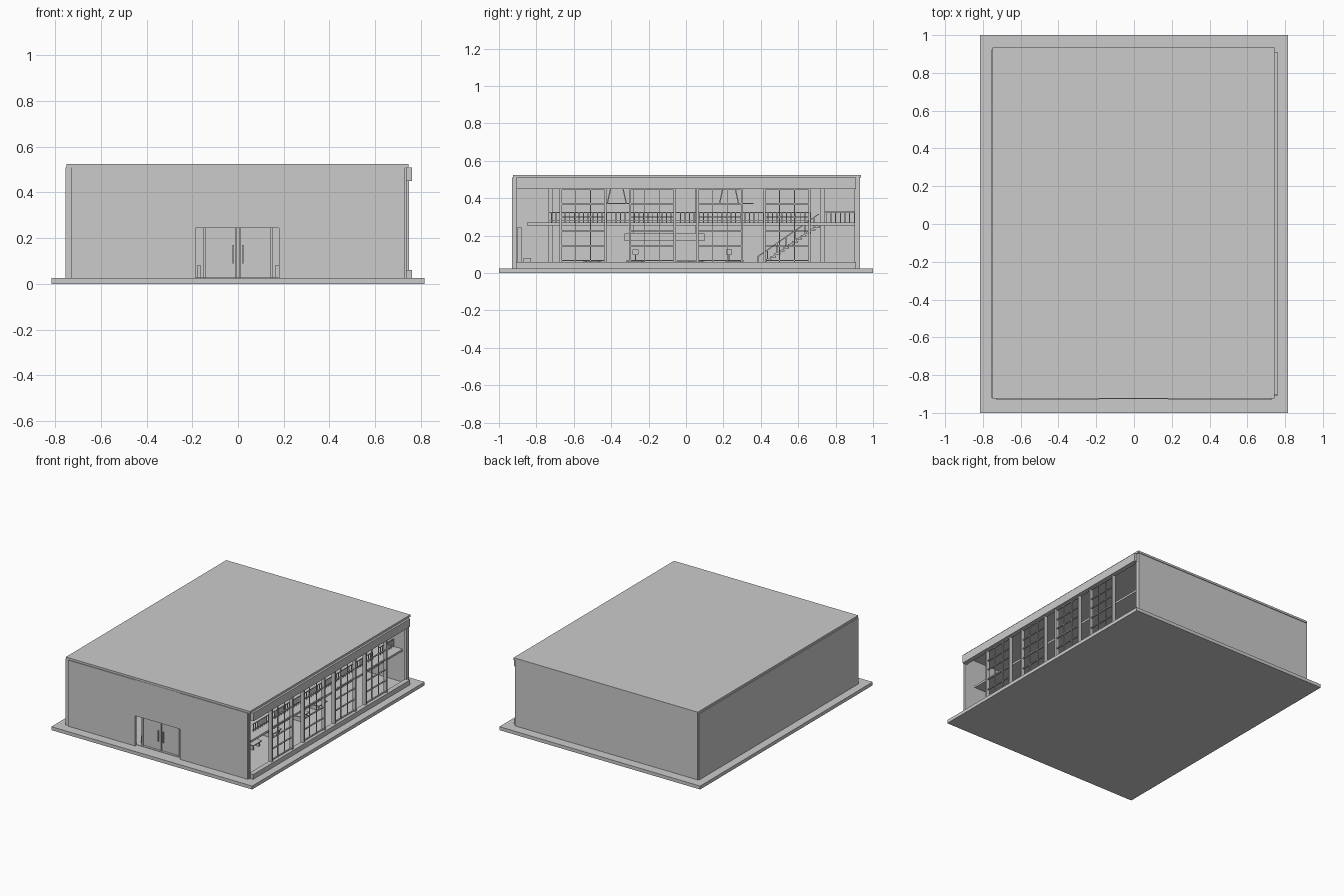
import bpy, bmesh, math
from mathutils import Matrix, Vector

if "Cube" in bpy.data.objects:
    bpy.data.objects.remove(bpy.data.objects["Cube"])


def boxes(name, items):
    """One object from boxes given as (x0, x1, y0, y1, z0, z1)."""
    bm = bmesh.new()
    for x0, x1, y0, y1, z0, z1 in items:
        m = Matrix.Translation(((x0 + x1) / 2, (y0 + y1) / 2, (z0 + z1) / 2))
        bmesh.ops.create_cube(bm, size=1, matrix=m @ Matrix.Diagonal((x1 - x0, y1 - y0, z1 - z0, 1)))
    me = bpy.data.meshes.new(name)
    bm.to_mesh(me)
    bm.free()
    ob = bpy.data.objects.new(name, me)
    bpy.context.collection.objects.link(ob)
    return ob


def bars(name, segments, t=0.005):
    """One object from square bars running between pairs of points."""
    bm = bmesh.new()
    for a, b in segments:
        a, b = Vector(a), Vector(b)
        d = b - a
        m = Matrix.Translation((a + b) / 2) @ d.to_track_quat('Z', 'Y').to_matrix().to_4x4()
        bmesh.ops.create_cube(bm, size=1, matrix=m @ Matrix.Diagonal((t, t, d.length, 1)))
    me = bpy.data.meshes.new(name)
    bm.to_mesh(me)
    bm.free()
    ob = bpy.data.objects.new(name, me)
    bpy.context.collection.objects.link(ob)
    return ob


# Ground slab, floor and roof
boxes("ground_slab", [(-.815, .815, -1, 1, 0, .025)])
boxes("floor", [(-.735, .735, -.91, .91, .025, .028)])
boxes("roof", [(-.75, .745, -.925, .935, .51, .525)])

# Solid walls; the front has three panels and a doorway
boxes("left_wall", [(-.755, -.735, -.915, .925, .025, .51)])
boxes("back_wall", [(-.745, .735, .91, .93, .025, .51)])
boxes("front_side_panels", [(-.73, -.185, -.93, -.91, .025, .51), (.18, .73, -.93, -.91, .025, .51)])
boxes("front_centre_panel", [(-.185, .18, -.927, -.91, .245, .51)])
boxes("corner_posts", [(-.755, -.73, -.922, -.90, .025, .51), (.725, .737, -.922, -.905, .025, .51),
                       (.72, .737, .90, .925, .025, .51)])

# Entrance doors with jambs and security gates
boxes("entrance_doors", [(-.14, -.008, -.893, -.887, .028, .245), (.008, .14, -.893, -.887, .028, .245)])
boxes("door_frames", [(x - .006, x + .006, -.9, -.88, .028, .245) for x in (-.146, 0, .146)])
boxes("door_handles", [(x - .003, x + .003, -.902, -.893, .09, .17) for x in (-.02, .02)])
boxes("entrance_posts", [(s * .17 - .009, s * .17 + .009, -.87, -.83, .028, .08) for s in (-1, 1)])

# Open glazed side: curb, header and mullion bays
boxes("side_curb", [(.725, .76, -.91, .91, .025, .06)])
boxes("side_header", [(.725, .76, -.905, .91, .45, .51)])
posts, rails = [], []
for y0 in (-.67, -.30, .06, .42):
    y1 = y0 + .24
    for y in (y0, y1):
        posts.append((.722, .748, y - .006, y + .006, .06, .45))
    for k in (1, 2):
        y = y0 + .08 * k
        rails.append((.731, .739, y - .002, y + .002, .06, .45))
    for z in (.066, .145, .225, .30, .37, .446):
        rails.append((.730, .740, y0, y1, z - .003, z + .003))
boxes("window_posts", posts)
boxes("window_mullions", rails)

# Mezzanine along the glazed side and the back
boxes("mezzanine", [(.38, .70, -.85, .91, .255, .27), (-.735, .38, .66, .91, .255, .27)])
rail = []
n = 56
for i in range(n + 1):
    y = -.72 + i * 1.38 / n
    rail.append(((.63, y, .27), (.63, y, .322)))
rail += [((.63, -.73, z), (.63, .66, z)) for z in (.282, .324)]
for i in range(7):
    y = .75 + .025 * i
    rail.append(((.63, y, .27), (.63, y, .33)))
rail.append(((.63, .74, .326), (.63, .905, .326)))
for i in range(40):
    x = -.72 + i * .028
    rail.append(((x, .665, .27), (x, .665, .322)))
rail.append(((-.735, .665, .324), (.38, .665, .324)))
bars("mezzanine_railing", rail, .005)

# Columns supporting mezzanine and roof
boxes("columns", [(x - .012, x + .012, y - .012, y + .012, .028, .51)
                  for x in (-.4, .4) for y in (-.725, .73)])

# Staircase with railing
steps = 14
boxes("stair_treads", [(.30, .40, .38 + i * .0235, .41 + i * .0235, .034 + i * .016, .044 + i * .016)
                       for i in range(steps)])
stair = []
for x in (.30, .40):
    stair.append(((x, .38, .03), (x, .71, .26)))
    stair.append(((x, .38, .085), (x, .71, .315)))
    for i in range(7):
        y, z = .385 + i * .05, .034 + i * .035
        stair.append(((x, y, z), (x, y, z + .055)))
bars("stair_railing", stair, .006)

# Suspended sign board and hanging light racks
boxes("hanging_board", [(.20, .215, -.33, .10, .17, .21)])
bars("board_hangers", [((.207, y, .21), (.207, y, .51)) for y in (-.28, .05)], .003)
lights = []
for yc in (-.37, .23):
    for x in (-.25, .25):
        lights.append(((x, yc - .13, .372), (x, yc + .13, .372)))
        for s in (-1, 1):
            lights.append(((x, yc + s * .05, .375), (x, yc + s * .02, .51)))
bars("light_racks", lights, .006)

# Low counters on the floor
desks = []
for x, y in ((.45, -.50), (.45, -.27), (.45, .05), (.45, .26), (-.45, -.5), (-.45, 0)):
    desks += [(x - .06, x + .06, y - .05, y + .05, .062, .068),
              (x - .05, x + .05, y - .04, y - .03, .028, .062),
              (x - .05, x + .05, y + .03, y + .04, .028, .062)]
boxes("counters", desks)
boxes("counter_screens", [(.44, .446, y - .016, y + .016, .10, .125) for y in (-.27, .23)]
      + [(.44, .446, y - .003, y + .003, .068, .10) for y in (-.27, .23)])
